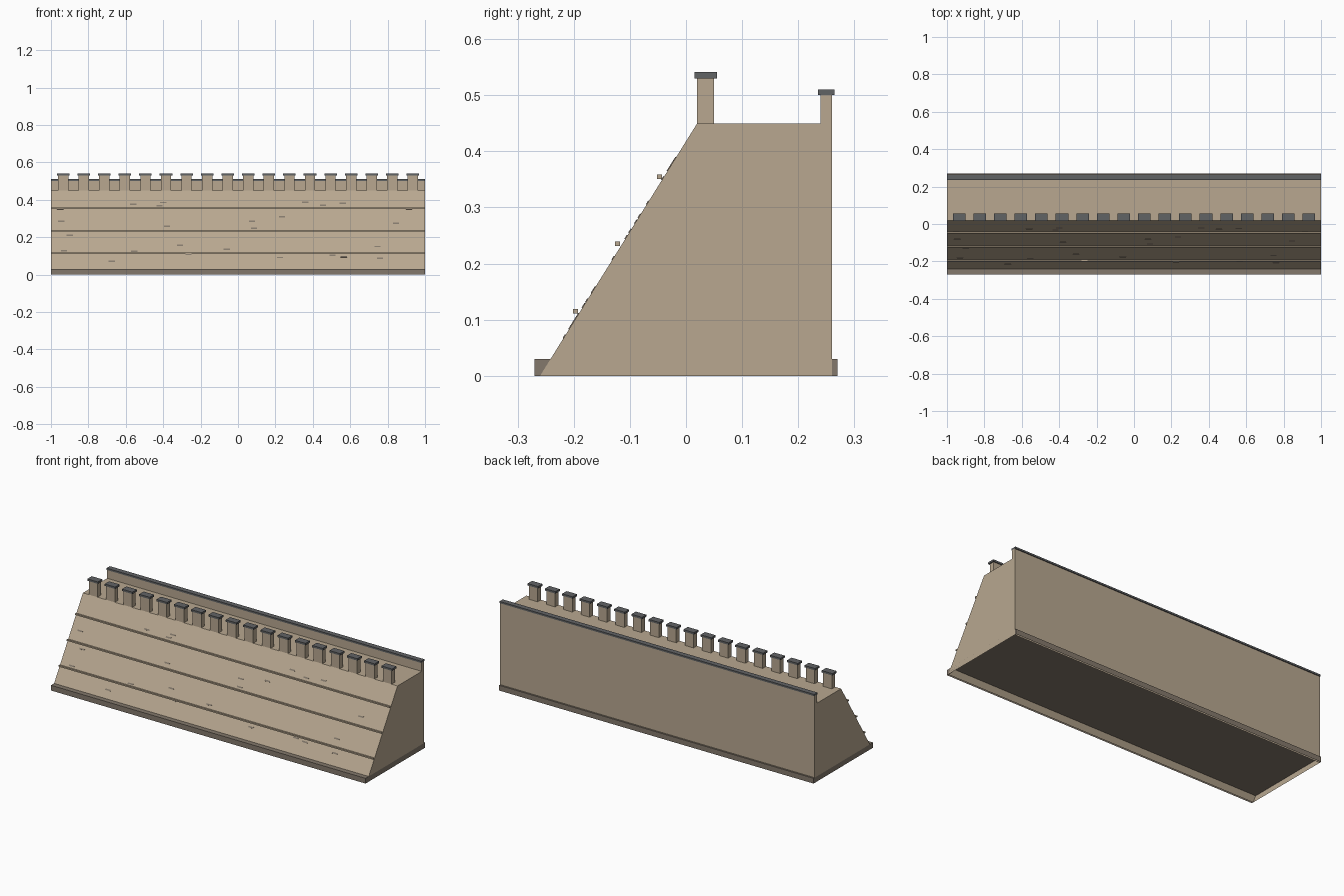
import bpy, bmesh, math

if "Cube" in bpy.data.objects:
    bpy.data.objects.remove(bpy.data.objects["Cube"])


def material(name, rgb):
    m = bpy.data.materials.new(name)
    m.diffuse_color = (*rgb, 1)
    m.use_nodes = True
    m.node_tree.nodes["Principled BSDF"].inputs["Base Color"].default_value = m.diffuse_color
    return m


STONE = material("stone", (0.48, 0.39, 0.28))
DARK = material("dark_stone", (0.23, 0.19, 0.15))
SLATE = material("slate", (0.12, 0.125, 0.13))


def finish(name, bm, mat):
    bmesh.ops.recalc_face_normals(bm, faces=bm.faces)
    me = bpy.data.meshes.new(name)
    bm.to_mesh(me)
    bm.free()
    me.materials.append(mat)
    ob = bpy.data.objects.new(name, me)
    bpy.context.collection.objects.link(ob)
    return ob


def box(name, x, y, z, mat, open_bottom=False):
    """Box from (min, max) ranges on each axis."""
    bm = bmesh.new()
    bmesh.ops.create_cube(bm, size=1)
    for v in bm.verts:
        v.co = [r[0] if c < 0 else r[1] for c, r in zip(v.co, (x, y, z))]
    if open_bottom:
        drop_bottom(bm)
    return finish(name, bm, mat)


def drop_bottom(bm):
    low = [f for f in bm.faces if all(abs(v.co.z) < 1e-5 for v in f.verts)]
    bmesh.ops.delete(bm, geom=low, context='FACES_ONLY')


def slope_y(z):
    return -0.26 + 0.28 * z / 0.45


FULL = (-1, 1)

# Wall body: battered front, vertical back, open underneath
bm = bmesh.new()
profile = [(-0.26, 0), (0.02, 0.45), (0.26, 0.45), (0.26, 0)]
face = bm.faces.new([bm.verts.new((-1, y, z)) for y, z in profile])
ext = bmesh.ops.extrude_face_region(bm, geom=[face], use_keep_orig=True)
for v in ext["geom"]:
    if isinstance(v, bmesh.types.BMVert):
        v.co.x = 1
drop_bottom(bm)
finish("wall_body", bm, STONE)

# Plinth, open underneath
box("plinth", FULL, (-0.27, 0.27), (0, 0.03), DARK, True)

# Rear parapet and its coping
box("rear_parapet", FULL, (0.24, 0.26), (0.45, 0.50), STONE)
box("rear_coping", FULL, (0.235, 0.265), (0.50, 0.51), SLATE)

# Front merlons with caps
for i in range(18):
    x = -0.935 + 0.11 * i
    box("merlon", (x - 0.0275, x + 0.0275), (0.02, 0.05), (0.45, 0.53), STONE)
    box("merlon_cap", (x - 0.0335, x + 0.0335), (0.015, 0.055), (0.53, 0.541), SLATE)

# String courses along the slope
for z in (0.115, 0.235, 0.355):
    y = slope_y(z) - 0.0085
    box("string_course", FULL, (y - 0.0045, y + 0.0045), (z - 0.004, z + 0.004), STONE)

# Scattered dark stones, almost flush with the slope
stones = [(-.56, .375), (-.40, .385), (-.42, .368), (-.945, .285), (-.90, .21),
          (-.38, .258), (-.93, .126), (-.555, .124), (-.675, .07), (-.31, .156),
          (-.265, .108), (-.06, .134), (.075, .284), (.085, .247), (.235, .308),
          (.36, .386), (.455, .37), (.56, .38), (.225, .091), (.505, .102),
          (.565, .096), (.745, .15), (.76, .086), (.845, .274), (-.95, .352), (.915, .352)]
for x, z in stones:
    ob = box("slope_stone", (-0.0165, 0.0165), (-0.0015, 0.004), (-0.004, 0.004), DARK)
    ob.location = (x, slope_y(z), z)
    ob.rotation_euler.x = -math.atan2(0.28, 0.45)
